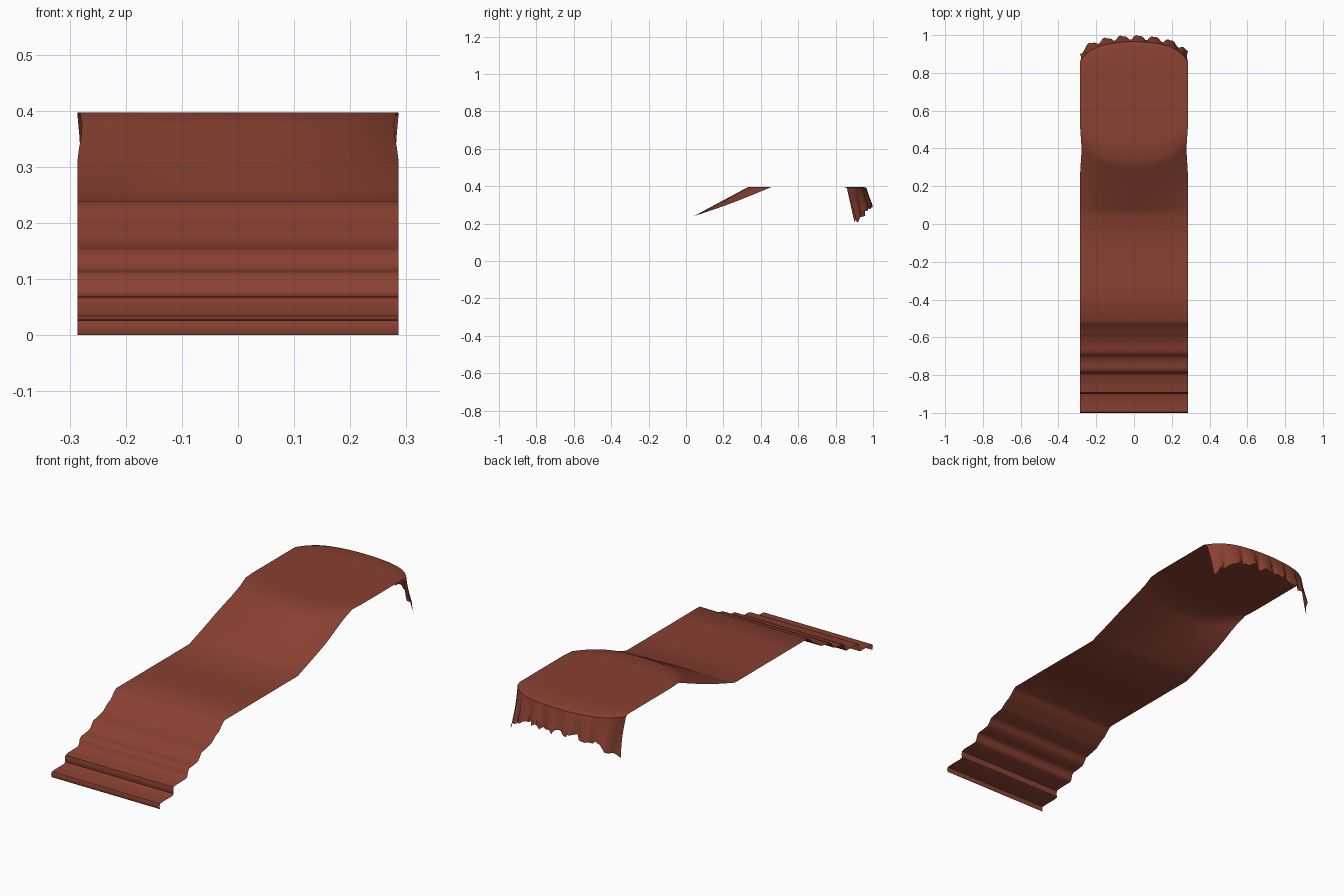
import bpy, bmesh, math, random

if "Cube" in bpy.data.objects:
    bpy.data.objects.remove(bpy.data.objects["Cube"])

random.seed(4)
HALF_W = 0.286
COLS = 48
TOP = 0.397

mat = bpy.data.materials.new("carpet red")
mat.diffuse_color = (0.25, 0.052, 0.031, 1)
mat.use_nodes = True
mat.node_tree.nodes["Principled BSDF"].inputs["Base Color"].default_value = mat.diffuse_color

# Lower steps and middle landing: (y, z), the same across the width
STEPS = [(-0.995, 0.0), (-1.0, 0.014), (-0.995, 0.026), (-0.97, 0.028), (-0.905, 0.028),
         (-0.893, 0.034), (-0.897, 0.05), (-0.893, 0.066), (-0.875, 0.07), (-0.80, 0.071),
         (-0.79, 0.08), (-0.785, 0.10), (-0.775, 0.111), (-0.75, 0.113), (-0.71, 0.119),
         (-0.695, 0.135), (-0.685, 0.15), (-0.665, 0.154), (-0.61, 0.166), (-0.59, 0.18),
         (-0.575, 0.191), (-0.55, 0.202), (-0.53, 0.224), (-0.51, 0.239), (-0.35, 0.239),
         (-0.15, 0.239), (0.04, 0.239)]

# Hem raggedness for the hanging end
jag = [random.uniform(-1, 1) for _ in range(COLS + 1)]


def column(i):
    """Points of one lengthwise strand of the sheet."""
    t = -1 + 2 * i / COLS
    a = abs(t)
    pts = [(HALF_W * t, y, z) for y, z in STEPS]
    # ramp up to the upper landing, softer towards the edges
    crest = 0.335 + 0.125 * a ** 3
    for k in range(1, 9):
        s = k / 8
        y = 0.04 + (crest - 0.04) * s
        z = 0.239 + (TOP - 0.239) * s - 0.006 * a * math.sin(math.pi * s)
        pinch = 1 - 0.032 * a ** 4 * max(0, 1 - abs(s - 0.84) / 0.3)
        pts.append((HALF_W * t * pinch, y, z))
    # upper landing with a rounded far edge
    lip = 0.965 - 0.05 * a ** 2 - 0.055 * a ** 6
    for k in range(1, 7):
        pts.append((HALF_W * t, crest + (lip - 0.02 - crest) * k / 6, TOP))
    # hanging end: rippled, longest at the corners
    hem = 0.29 - 0.075 * a ** 4 + 0.012 * jag[i]
    out = 0.025 + 0.02 * a ** 4
    ripple = 0.011 * math.sin(21 * t) + 0.005 * math.sin(43 * t + 1)
    for k in range(7):
        s = k / 6
        z = TOP - 0.006 + (hem - TOP + 0.006) * s
        y = lip + out * s + ripple * s
        pts.append((HALF_W * t * (1 - 0.02 * a ** 4 * math.sin(math.pi * s)), min(y, 1.0), z))
    return pts


# Carpet runner sheet
bm = bmesh.new()
grid = [[bm.verts.new(p) for p in column(i)] for i in range(COLS + 1)]
for c0, c1 in zip(grid, grid[1:]):
    for j in range(len(c0) - 1):
        bm.faces.new((c0[j], c1[j], c1[j + 1], c0[j + 1]))
mesh = bpy.data.meshes.new("carpet_runner")
bm.to_mesh(mesh)
bm.free()
mesh.materials.append(mat)
runner = bpy.data.objects.new("carpet_runner", mesh)
bpy.context.collection.objects.link(runner)
bpy.context.view_layer.objects.active = runner
runner.select_set(True)
bpy.ops.object.shade_smooth_by_angle(angle=math.radians(50))
